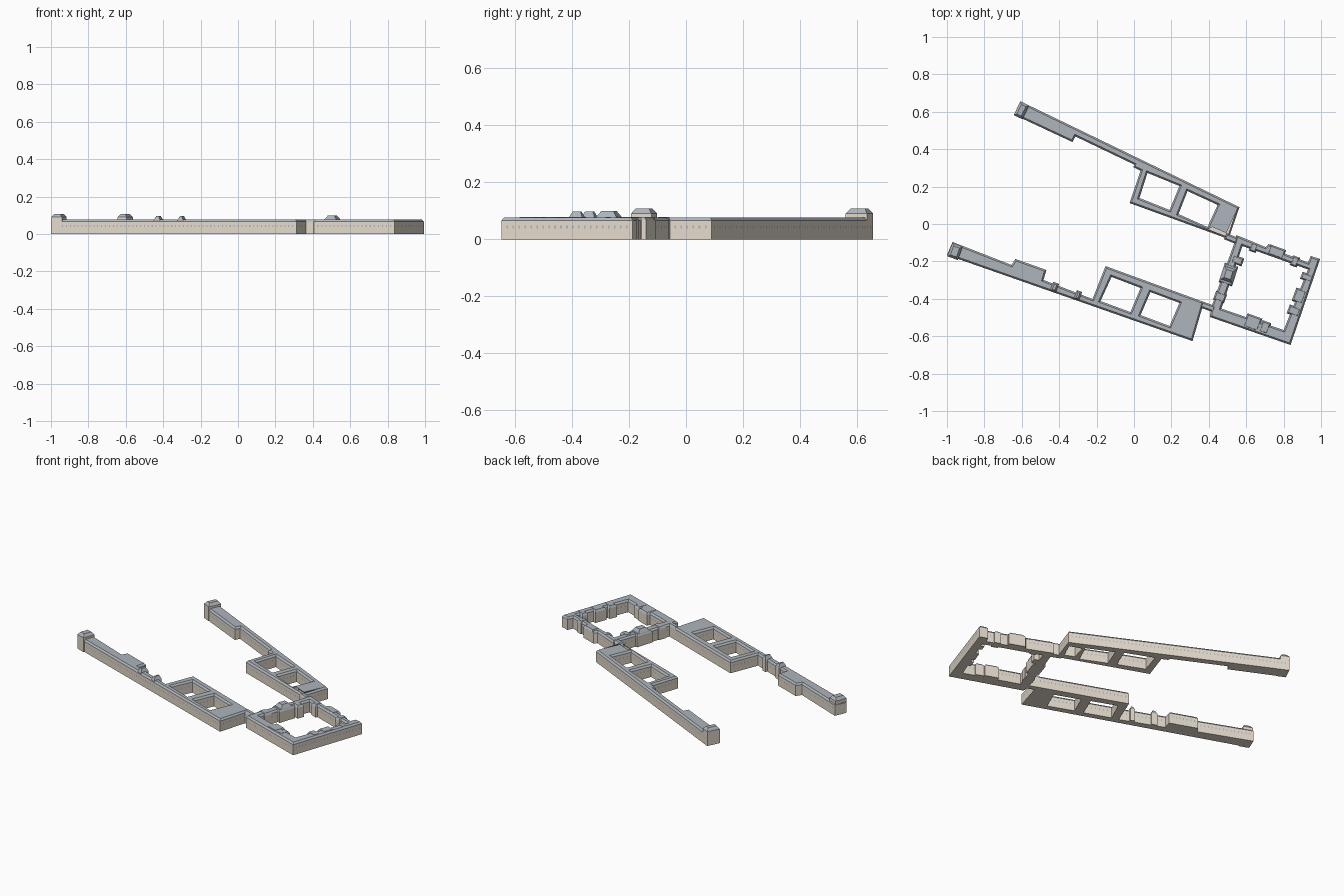
import bpy, bmesh, math
from mathutils import Vector

if "Cube" in bpy.data.objects:
    bpy.data.objects.remove(bpy.data.objects["Cube"])


def mat(name, rgb):
    m = bpy.data.materials.new(name)
    m.diffuse_color = (*rgb, 1)
    m.use_nodes = True
    m.node_tree.nodes["Principled BSDF"].inputs["Base Color"].default_value = m.diffuse_color
    return m


STONE = mat("stone", (0.78, 0.71, 0.61))
SLATE = mat("slate", (0.42, 0.46, 0.50))


def oriented(pts, ccw):
    """Loop as vectors, wound so that the solid lies on its left."""
    p = [Vector(q) for q in pts]
    area = sum(p[i - 1].cross(p[i]) for i in range(len(p)))
    return p if (area > 0) == ccw else p[::-1]


def offset(p, d):
    """Mitred offset of a loop toward the solid."""
    out = []
    for i, v in enumerate(p):
        a = (v - p[i - 1]).normalized()
        b = (p[(i + 1) % len(p)] - v).normalized()
        na, nb = Vector((-a.y, a.x)), Vector((-b.y, b.x))
        out.append(v + (na + nb) * d / (1 + na.dot(nb)))
    return out


def building(name, outer, holes=(), eave=0.066, top=0.077, inset=0.009, windows=False):
    """Walls on a footprint with courts, closed by a sloped roof edge and flat top."""
    bm = bmesh.new()
    caps = {0: [], 2: []}
    loops = [oriented(outer, True)] + [oriented(h, False) for h in holes]
    for p in loops:
        n = len(p)
        rings = [[bm.verts.new((v.x, v.y, z)) for v in q]
                 for q, z in ((p, 0), (p, eave), (offset(p, inset), top))]
        for k in (0, 1):
            for i in range(n):
                j = (i + 1) % n
                f = bm.faces.new((rings[k][i], rings[k][j], rings[k + 1][j], rings[k + 1][i]))
                f.material_index = k
        for k in caps:
            caps[k] += [bm.edges.get((rings[k][i], rings[k][(i + 1) % n])) for i in range(n)]
    for k, edges in caps.items():
        fill = bmesh.ops.triangle_fill(bm, edges=edges, use_beauty=True)
        for f in fill["geom"]:
            if isinstance(f, bmesh.types.BMFace):
                f.material_index = k // 2
    bmesh.ops.recalc_face_normals(bm, faces=bm.faces)
    # Row of small window panes on the longer walls
    if windows:
        for p in loops:
            for i, b in enumerate(p):
                a = p[i - 1]
                d = b - a
                count = int(d.length / 0.022)
                if count < 5:
                    continue
                d.normalize()
                out = Vector((d.y, -d.x)) * 0.0006
                for s in range(1, count):
                    c = a.lerp(b, s / count) + out
                    e = d * 0.003
                    f = bm.faces.new([bm.verts.new((q.x, q.y, z)) for q, z in
                                      ((c - e, .038), (c + e, .038), (c + e, .049), (c - e, .049))])
                    f.material_index = 1
    me = bpy.data.meshes.new(name)
    bm.to_mesh(me)
    bm.free()
    me.materials.append(STONE)
    me.materials.append(SLATE)
    ob = bpy.data.objects.new(name, me)
    bpy.context.collection.objects.link(ob)
    return ob


def block(name, x, y, w, d, deg, **kw):
    """Rectangular pavilion turned about z."""
    c, s = math.cos(math.radians(deg)), math.sin(math.radians(deg))
    pts = [(x + c * u - s * v, y + s * u + c * v)
           for u, v in ((-w / 2, -d / 2), (w / 2, -d / 2), (w / 2, d / 2), (-w / 2, d / 2))]
    return building(name, pts, **kw)


# North wing: long gallery and block with three courts
building("north_wing",
         [(-.607, .656), (-.639, .583), (-.329, .438), (-.313, .468), (.0, .318), (-.003, .303),
          (.035, .285), (-.024, .112), (.505, -.08), (.564, .09)],
         [[(.072, .273), (.243, .203), (.19, .075), (.029, .139)],
          [(.286, .176), (.447, .102), (.393, -.016), (.238, .053)],
          [(.457, .086), (.532, .059), (.489, -.037), (.43, -.011)]], windows=True)

# South wing: long gallery and block with two courts
building("south_wing",
         [(-.97, -.096), (-1, -.166), (.313, -.626), (.374, -.417), (-.152, -.225), (-.222, -.401),
          (-.484, -.299), (-.468, -.246), (-.634, -.187), (-.655, -.219)],
         [[(-.12, -.283), (.035, -.342), (-.019, -.471), (-.179, -.412)],
          [(.088, -.364), (.243, -.422), (.19, -.545), (.035, -.487)]], windows=True)

# Square court at the east end
building("square_court",
         [(.548, -.059), (.703, -.123), (.72, -.107), (.8, -.14), (.81, -.16), (.93, -.205),
          (.945, -.171), (.995, -.187), (.837, -.647), (.405, -.497), (.415, -.44), (.537, -.1)],
         [[(.58, -.118), (.93, -.243), (.80, -.567), (.467, -.452)]], windows=True)

# Shallow projections around the square court
low = dict(eave=0.067, top=0.0785, inset=0.008)
for i, (x, y, w, d, a) in enumerate([
        (.762, -.15, .09, .055, -20), (.64, -.125, .04, .05, -20), (.86, -.2, .04, .055, -20),
        (.634, -.527, .085, .075, -20), (.70, -.553, .05, .065, -20),
        (.884, -.385, .06, .075, -20), (.855, -.465, .065, .05, -20), (.925, -.285, .065, .04, -20),
        (.553, -.195, .062, .045, -20), (.46, -.39, .062, .05, -20)]):
    block(f"court_projection_{i}", x, y, w, d, a, **low)

# Links between the wings and the court
block("north_link", .52, -.078, .07, .035, -22, **low)
block("south_link", .395, -.443, .08, .035, -20, **low)

# Raised pavilions
block("court_pavilion", .505, -.27, .066, .075, -18, eave=.077, top=.099, inset=.015)
block("court_pavilion_base", .505, -.27, .075, .11, -18, **low)
block("north_end_pavilion", -.602, .608, .052, .082, -25.5, eave=.09, top=.107, inset=.013)
block("south_end_pavilion", -.957, -.147, .06, .076, -20, eave=.09, top=.107, inset=.013)
block("gallery_pavilion_west", -.425, -.338, .034, .05, -20, eave=.076, top=.097, inset=.01)
block("gallery_pavilion_east", -.3, -.382, .03, .05, -20, eave=.076, top=.097, inset=.01)
block("gallery_pavilion_mid", -.601, -.245, .07, .07, -20, eave=.083, top=.105, inset=.015).hide_render = True
bpy.data.objects.remove(bpy.data.objects["gallery_pavilion_mid"])
